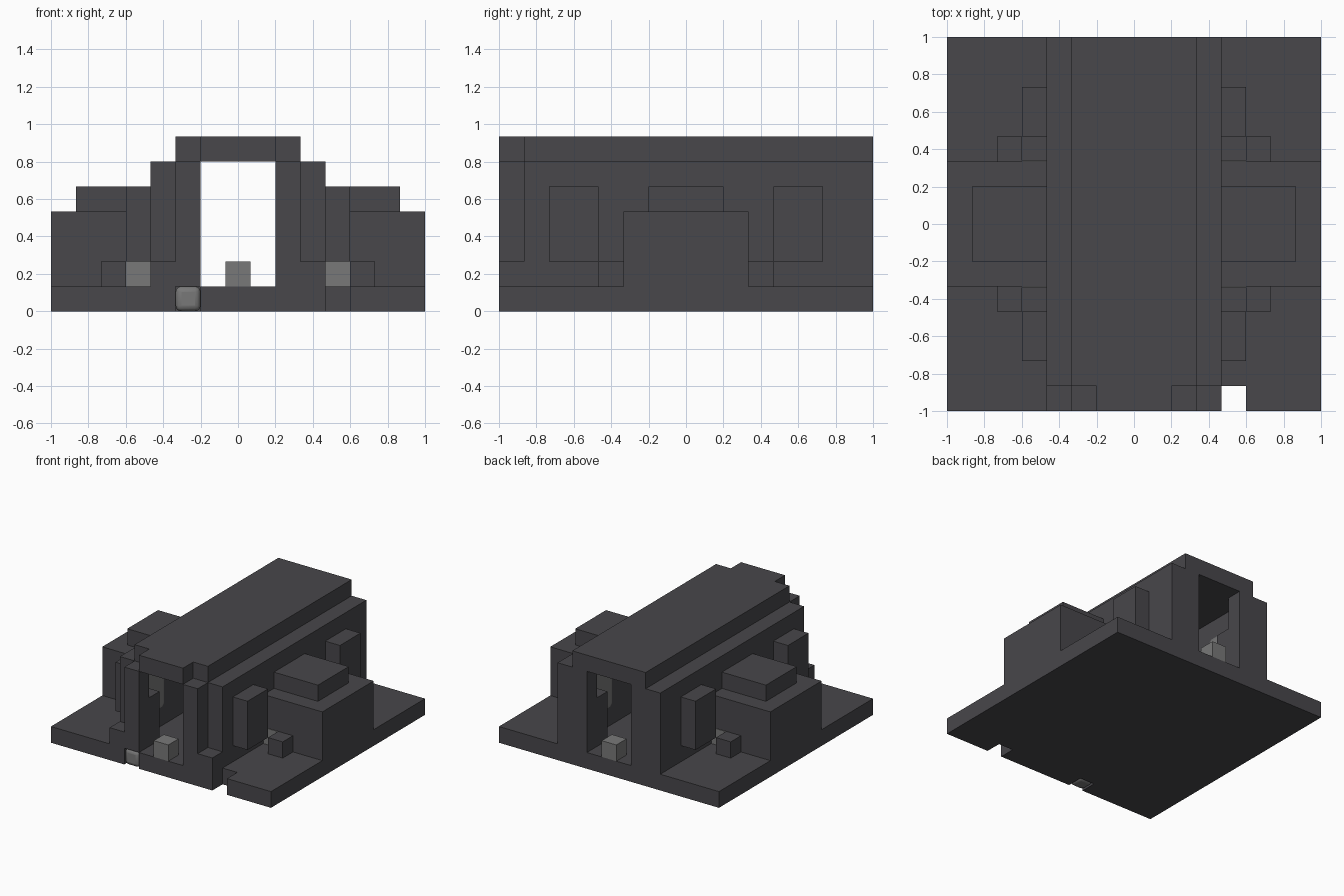
import bpy

old = bpy.data.objects.get("Cube")
if old:
    bpy.data.objects.remove(old, do_unlink=True)

U = 2 / 15  # one building block


def material(name, color):
    m = bpy.data.materials.new(name)
    m.use_nodes = True
    m.diffuse_color = color
    m.node_tree.nodes["Principled BSDF"].inputs["Base Color"].default_value = color
    return m


DARK = material("dark grey", (0.065, 0.063, 0.070, 1))
LIGHT = material("light grey", (0.19, 0.19, 0.19, 1))


def box(name, xs, ys, zs, mat=DARK, round_by=0):
    """Box between block coordinates, optionally with rounded edges."""
    bpy.ops.mesh.primitive_cube_add(size=1)
    ob = bpy.context.object
    ob.name = name
    for v in ob.data.vertices:
        for i, (a, b) in enumerate((xs, ys, zs)):
            v.co[i] = (max(a, b) if v.co[i] > 0 else min(a, b)) * U
    ob.data.materials.append(mat)
    if round_by:
        mod = ob.modifiers.new("rounding", 'BEVEL')
        mod.width = round_by
        mod.segments = 3
        bpy.ops.object.shade_smooth_by_angle()
    return ob


def cut(target, cutter):
    mod = target.modifiers.new("cut", 'BOOLEAN')
    mod.operation = 'DIFFERENCE'
    mod.solver = 'EXACT'
    mod.object = cutter
    cutter.hide_render = True
    cutter.hide_viewport = True
    bpy.context.view_layer.objects.active = target
    bpy.ops.object.modifier_apply(modifier=mod.name)
    bpy.data.objects.remove(cutter, do_unlink=True)


# Ground slab with an open notch and a lamp socket in its front edge
slab = box("ground_slab", (-7.5, 7.5), (-7.5, 7.5), (0, 1))
cut(slab, box("notch_cutter", (3.5, 4.5), (-8, -6.5), (-1, 2)))
cut(slab, box("socket_cutter", (-2.5, -1.5), (-8, -6.5), (-1, 1)))
box("front_lamp", (-2.5, -1.5), (-7.5, -6.5), (0, 1), LIGHT, 0.03)

# Roof with a narrower front lip
box("roof", (-2.5, 2.5), (-6.5, 7.5), (6, 7))
box("roof_lip", (-1.5, 1.5), (-7.5, -6.5), (6, 7))

for s, side in ((-1, "right"), (1, "left")):
    def sx(a, b):
        return (s * a, s * b)

    # Hall wall, door pillars and front step
    box(side + "_wall", sx(2.5, 3.5), (-6.5, 7.5), (1, 6))
    box(side + "_front_pillar", sx(1.5, 2.5), (-7.5, -6.5), (1, 6))
    box(side + "_back_pillar", sx(1.5, 2.5), (6.5, 7.5), (1, 6))
    box(side + "_front_step", sx(2.5, 3.5), (-7.5, -6.5), (1, 2))

    # Side wing with a raised cap
    box(side + "_wing", sx(3.5, 7.5), (-2.5, 2.5), (1, 4))
    box(side + "_wing_cap", sx(3.5, 6.5), (-1.5, 1.5), (4, 5))

    for t, end in ((-1, "front"), (1, "back")):
        def sy(a, b):
            return (t * a, t * b)

        name = side + "_" + end
        # Outer bay, inner lit panel and the low partition beside it
        box(name + "_bay", sx(3.5, 4.5), sy(3.5, 5.5), (2, 5))
        box(name + "_inner_panel", sx(2.46, 3.4), sy(3.5, 5.5), (2, 5), LIGHT, 0.04)
        box(name + "_partition", sx(1.5, 2.5), sy(5.5, 6.5), (1, 4))
        # Small block by the wing and the lamp set in the wing
        box(name + "_block", sx(4.5, 5.5), sy(2.5, 3.5), (1, 2))
        box(name + "_wing_lamp", sx(3.5, 4.5), sy(1.6, 2.54), (1, 2), LIGHT)

# Light blocks in both doorways
box("front_door_block", (-0.5, 0.5), (-7.5, -6.5), (1, 2), LIGHT)
box("back_door_block", (-0.5, 0.5), (6.5, 7.5), (1, 2), LIGHT)
